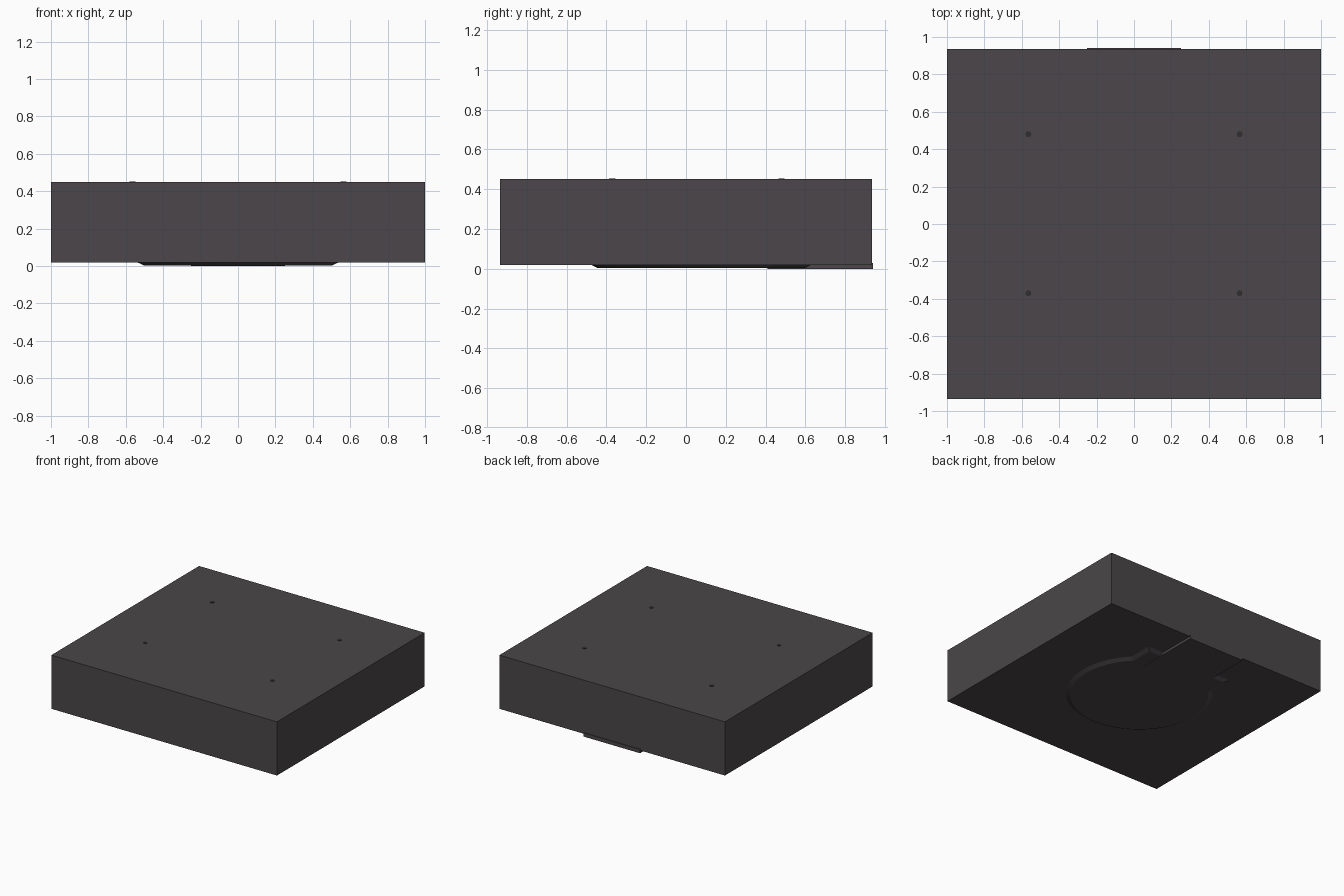
import bpy, bmesh, math

if "Cube" in bpy.data.objects:
    bpy.data.objects.remove(bpy.data.objects["Cube"])


def material(name, rgb):
    m = bpy.data.materials.new(name)
    m.diffuse_color = (*rgb, 1)
    m.use_nodes = True
    m.node_tree.nodes["Principled BSDF"].inputs["Base Color"].default_value = m.diffuse_color
    return m


charcoal = material("charcoal", (0.07, 0.062, 0.067))
black = material("near black", (0.03, 0.028, 0.03))


def loft(name, rings, mat):
    """Solid from equal-length rings listed bottom to top."""
    bm = bmesh.new()
    loops = [[bm.verts.new(p) for p in ring] for ring in rings]
    n = len(loops[0])
    bm.faces.new(loops[0][::-1])
    bm.faces.new(loops[-1])
    for a, b in zip(loops, loops[1:]):
        for i in range(n):
            j = (i + 1) % n
            bm.faces.new((a[i], a[j], b[j], b[i]))
    bmesh.ops.recalc_face_normals(bm, faces=bm.faces)
    me = bpy.data.meshes.new(name)
    bm.to_mesh(me)
    bm.free()
    me.materials.append(mat)
    ob = bpy.data.objects.new(name, me)
    bpy.context.collection.objects.link(ob)
    return ob


def box(name, x, y0, y1, z0, z1, mat):
    corners = [(-x, y0), (x, y0), (x, y1), (-x, y1)]
    return loft(name, [[(cx, cy, z) for cx, cy in corners] for z in (z0, z1)], mat)


# Main slab
box("slab_body", 1.0, -0.935, 0.935, 0.02, 0.45, charcoal)


# Underside pad: round with a squared-off back, edges sloped
def pad_ring(r, hx, back, z, cy=0.06):
    start = math.acos(hx / r)              # where the arc meets the square back
    sweep = math.pi + 2 * start
    n = 48
    arc = [(r * math.cos(start - sweep * i / n),
            cy + r * math.sin(start - sweep * i / n), z) for i in range(n + 1)]
    return arc + [(-hx, back, z), (hx, back, z)]


loft("underside_pad", [pad_ring(0.505, 0.355, 0.60, 0.004),
                       pad_ring(0.54, 0.39, 0.63, 0.021)], charcoal)

# Strip running from the pad to the back edge
box("back_strip", 0.25, 0.41, 0.94, 0.0, 0.03, charcoal)

# Four small studs on the top
for x in (-0.565, 0.565):
    for y in (-0.37, 0.48):
        rings = [[(x + 0.016 * math.cos(t * math.pi / 8),
                   y + 0.016 * math.sin(t * math.pi / 8), z) for t in range(16)]
                 for z in (0.445, 0.453)]
        loft("top_stud", rings, black)
